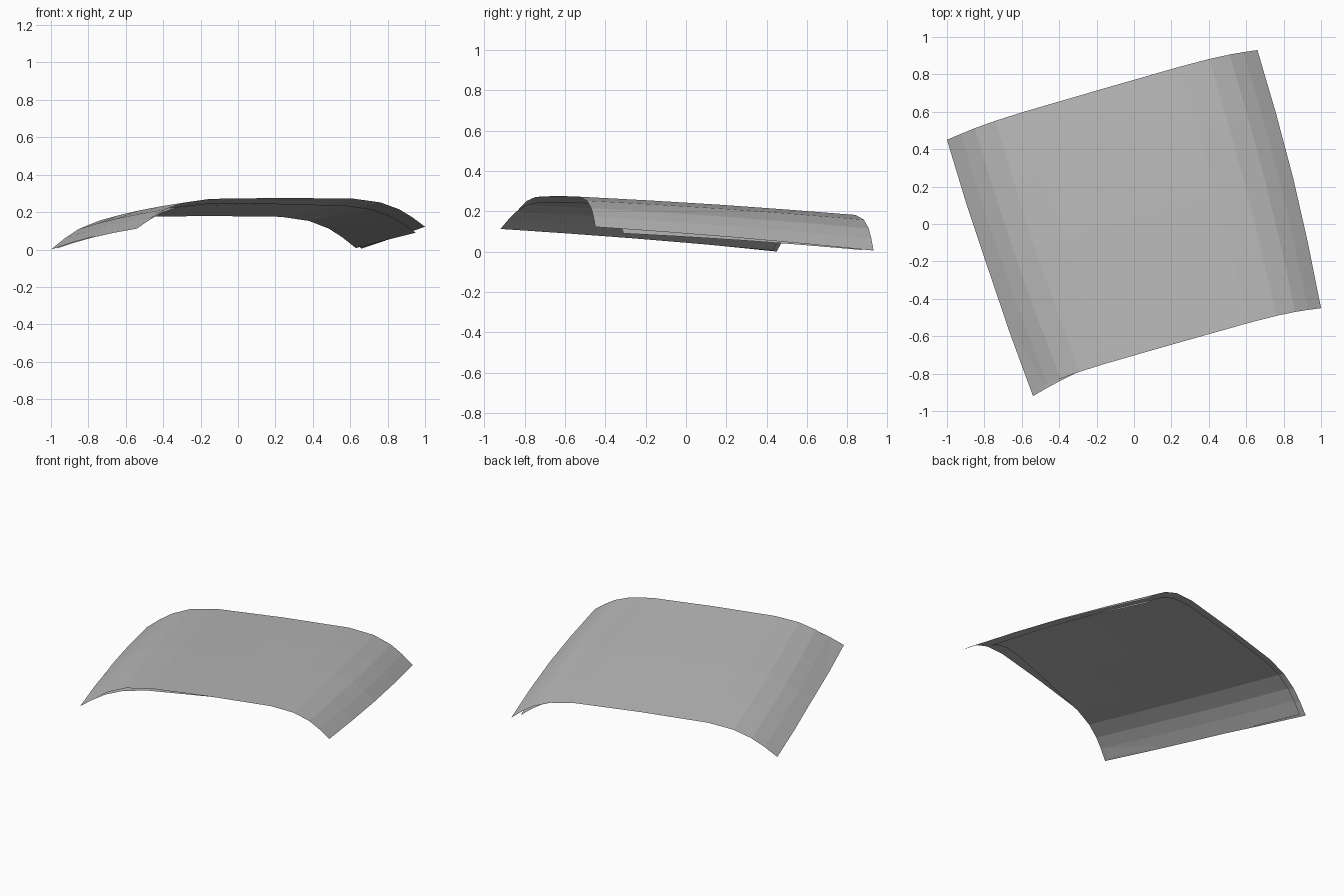
import bpy, math
from mathutils import Vector

if "Cube" in bpy.data.objects:
    bpy.data.objects.remove(bpy.data.objects["Cube"])

grey = bpy.data.materials.new("panel grey")
grey.diffuse_color = (0.48, 0.48, 0.48, 1)
grey.use_nodes = True
grey.node_tree.nodes["Principled BSDF"].inputs["Base Color"].default_value = grey.diffuse_color

# arched cross-section: (fraction across, fraction of arch height)
HALF = [(0, 0), (.045, .33), (.09, .6), (.156, .84), (.25, .97)]
PROFILE = HALF + [(.5, 1)] + [(1 - t, h) for t, h in reversed(HALF)]
ROWS = 4


def panel(name, back_l, back_r, front_l, front_r, rise_back, rise_front, dip):
    """Arched sheet between four corners, bulging slightly at mid length."""
    bl, br, fl, fr = map(Vector, (back_l, back_r, front_l, front_r))
    verts, faces, n = [], [], len(PROFILE)
    for i in range(ROWS + 1):
        v = i / ROWS
        bulge = math.sin(math.pi * v)
        left, right = bl.lerp(fl, v), br.lerp(fr, v)
        out = (right - left).normalized() * .022 * bulge
        left, right = left - out, right + out
        rise = rise_back + (rise_front - rise_back) * v
        for t, h in PROFILE:
            p = left.lerp(right, t)
            p.z += rise * h + .006 * bulge
            p.y += dip * h          # arch leans back as it rises
            verts.append(p)
    for i in range(ROWS):
        for j in range(n - 1):
            a = i * n + j
            faces.append((a, a + n, a + n + 1, a + 1))
    me = bpy.data.meshes.new(name)
    me.from_pydata(verts, [], faces)
    me.materials.append(grey)
    ob = bpy.data.objects.new(name, me)
    bpy.context.collection.objects.link(ob)
    return ob


# outer skin
panel("outer_panel", (-1, .45, 0), (.66, .93, .005),
      (-.53, -.885, .12), (1, -.45, .122), .183, .155, .032)
# inner skin, turned slightly and lying just beneath
panel("inner_panel", (-.97, .43, .005), (.63, .87, .008),
      (-.54, -.92, .112), (.95, -.31, .09), .173, .144, .035)
